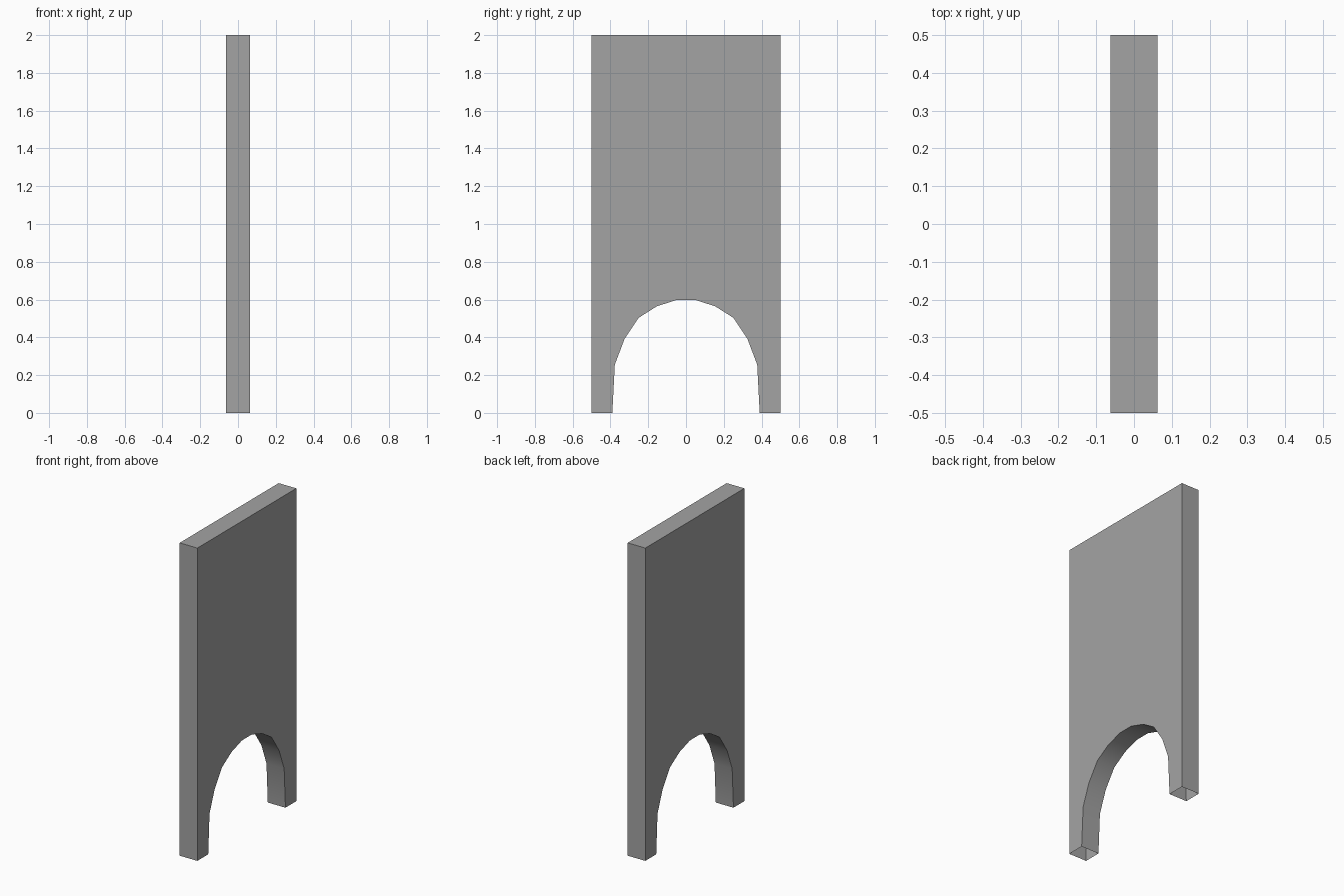
import bpy, bmesh, math

if "Cube" in bpy.data.objects:
    bpy.data.objects.remove(bpy.data.objects["Cube"])

# Single grey colour
grey = bpy.data.materials.new("stone grey")
grey.diffuse_color = (0.37, 0.37, 0.37, 1)
grey.use_nodes = True
grey.node_tree.nodes["Principled BSDF"].inputs["Base Color"].default_value = grey.diffuse_color

HALF_T = 0.0625  # half thickness in x

# Right half of the profile (y, z): arch crown to foot, then up the outer edge
arch = [(0.05, 0.598), (0.155, 0.564), (0.25, 0.504), (0.326, 0.39),
        (0.377, 0.255), (0.39, 0)]
half = arch + [(0.5, 0), (0.5, 2)]
profile = half + [(-y, z) for y, z in reversed(half)]

bm = bmesh.new()
front = bm.faces.new([bm.verts.new((-HALF_T, y, z)) for y, z in profile])
# Extrude the slab through its thickness, keeping both faces
res = bmesh.ops.extrude_face_region(bm, geom=[front], use_keep_orig=True)
moved = [v for v in res["geom"] if isinstance(v, bmesh.types.BMVert)]
bmesh.ops.translate(bm, verts=moved, vec=(2 * HALF_T, 0, 0))
bmesh.ops.recalc_face_normals(bm, faces=bm.faces)

# The feet are open underneath
soles = [f for f in bm.faces if all(v.co.z < 1e-4 for v in f.verts)]
bmesh.ops.delete(bm, geom=soles, context='FACES_ONLY')

mesh = bpy.data.meshes.new("arched_wall_panel")
bm.to_mesh(mesh)
bm.free()
panel = bpy.data.objects.new("arched_wall_panel", mesh)
bpy.context.collection.objects.link(panel)
mesh.materials.append(grey)

# Smooth arch, sharp corners
bpy.context.view_layer.objects.active = panel
panel.select_set(True)
bpy.ops.object.shade_smooth_by_angle(angle=math.radians(30))
